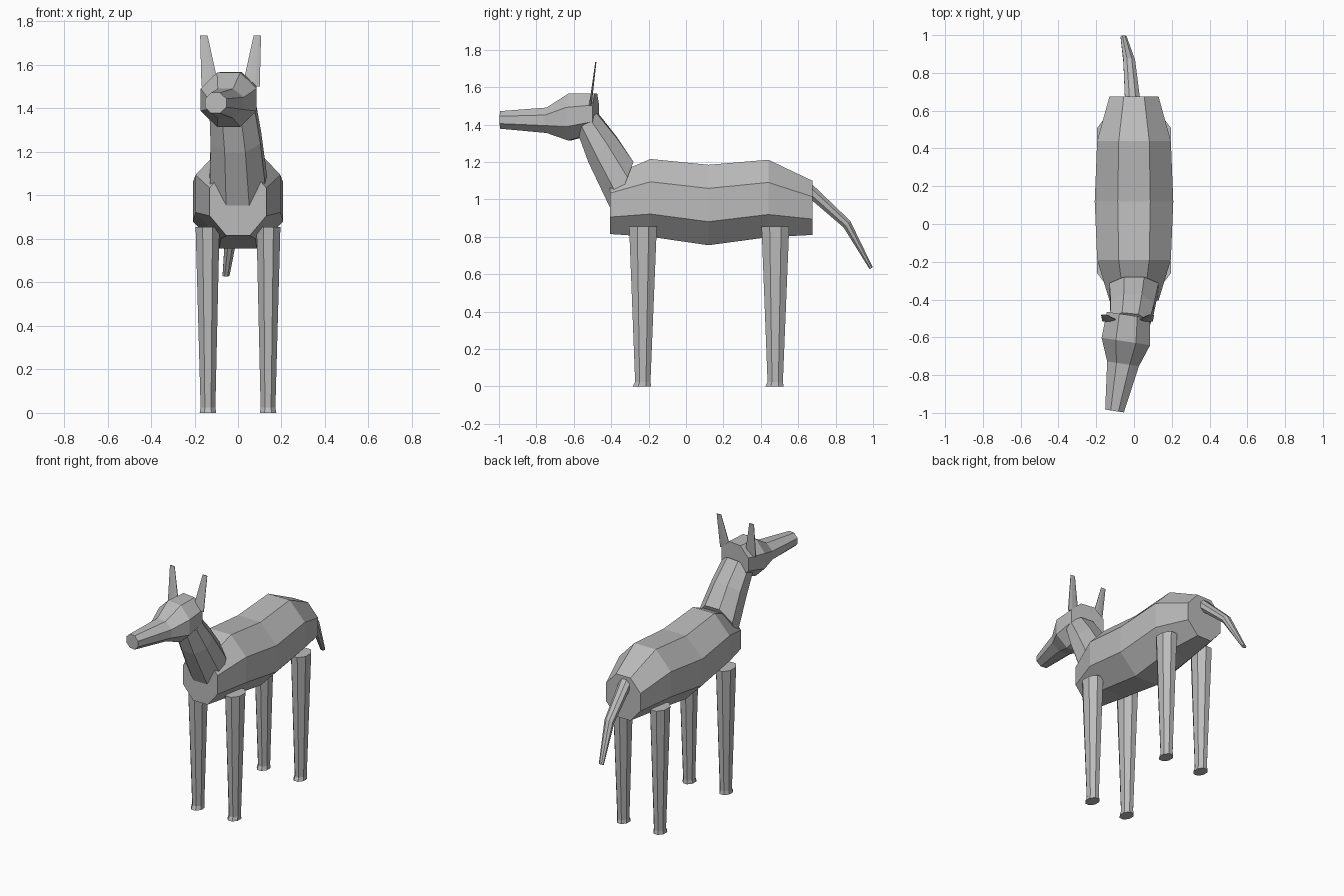
import bpy, bmesh, math
from mathutils import Vector, Euler

cube = bpy.data.objects.get("Cube")
if cube:
    bpy.data.objects.remove(cube)

gray = bpy.data.materials.new("plain gray")
gray.use_nodes = True
gray.diffuse_color = (0.5, 0.5, 0.5, 1)
gray.node_tree.nodes["Principled BSDF"].inputs["Base Color"].default_value = (0.5, 0.5, 0.5, 1)

SIDES = 8
FLAT = math.pi / 2  # tilt that lays a ring horizontal


def loft(name, rings):
    """Skin eight-sided rings: (centre, half width, half height, tilt, yaw)."""
    bm = bmesh.new()
    loops = []
    for centre, w, h, tilt, yaw in rings:
        turn = Euler((-tilt, 0, yaw))
        k = 1 / math.cos(math.pi / SIDES)
        loop = []
        for i in range(SIDES):
            a = (i + 0.5) * 2 * math.pi / SIDES
            p = Vector((w * k * math.cos(a), 0, h * k * math.sin(a)))
            p.rotate(turn)
            loop.append(bm.verts.new(p + Vector(centre)))
        loops.append(loop)
    for lo, hi in zip(loops, loops[1:]):
        for i in range(SIDES):
            j = (i + 1) % SIDES
            bm.faces.new((lo[i], lo[j], hi[j], hi[i]))
    bm.faces.new(loops[0])
    bm.faces.new(loops[-1])
    bmesh.ops.recalc_face_normals(bm, faces=bm.faces)
    mesh = bpy.data.meshes.new(name)
    bm.to_mesh(mesh)
    bm.free()
    mesh.materials.append(gray)
    obj = bpy.data.objects.new(name, mesh)
    bpy.context.collection.objects.link(obj)
    return obj


# Body, chest to rump
loft("body", [
    ((0, -0.405, 0.97), 0.13, 0.155, 0, 0),
    ((0, -0.19, 1.008), 0.195, 0.208, 0, 0),
    ((0, 0.12, 0.97), 0.208, 0.215, 0, 0),
    ((0, 0.44, 1.005), 0.195, 0.207, 0, 0),
    ((0, 0.675, 0.955), 0.13, 0.145, 0, 0),
])

# Neck, leaning forward and slightly to its right
loft("neck", [
    ((0, -0.335, 1.06), 0.13, 0.15, 0.37, 0),
    ((-0.01, -0.445, 1.265), 0.115, 0.1, 0.84, -0.05),
    ((-0.025, -0.525, 1.41), 0.105, 0.072, 0.8, -0.1),
])

# Head, turned a little to its right
YAW = -0.15
loft("head", [
    ((-0.03, -0.482, 1.46), 0.115, 0.107, 0, YAW),
    ((-0.043, -0.622, 1.44), 0.13, 0.125, 0, YAW),
    ((-0.058, -0.74, 1.423), 0.085, 0.068, 0, YAW),
    ((-0.103, -0.99, 1.425), 0.05, 0.047, 0, YAW),
])

# Ears: thin upright blades
for side, label in ((1, "left"), (-1, "right")):
    loft(label + "_ear", [
        ((-0.034 + side * 0.094, -0.512, 1.5), 0.04, 0.007, FLAT, 0),
        ((-0.034 + side * 0.123, -0.482, 1.735), 0.017, 0.003, FLAT, 0),
    ])

# Tail, drooping backward
loft("tail", [
    ((-0.008, 0.66, 1.05), 0.04, 0.036, 0.3, 0),
    ((-0.025, 0.86, 0.868), 0.031, 0.025, 0.8, 0),
    ((-0.055, 0.99, 0.632), 0.016, 0.01, 1.0, 0),
])

# Legs with a small flare at the foot
for side, label in ((1, "left"), (-1, "right")):
    for y, end in ((-0.235, "front"), (0.473, "rear")):
        loft(f"{end}_{label}_leg", [
            ((side * 0.138, y, 0), 0.038, 0.049, FLAT, 0),
            ((side * 0.138, y + 0.004, 0.025), 0.034, 0.041, FLAT, 0),
            ((side * 0.14, y + 0.005, 0.855), 0.055, 0.074, FLAT, 0),
        ])
